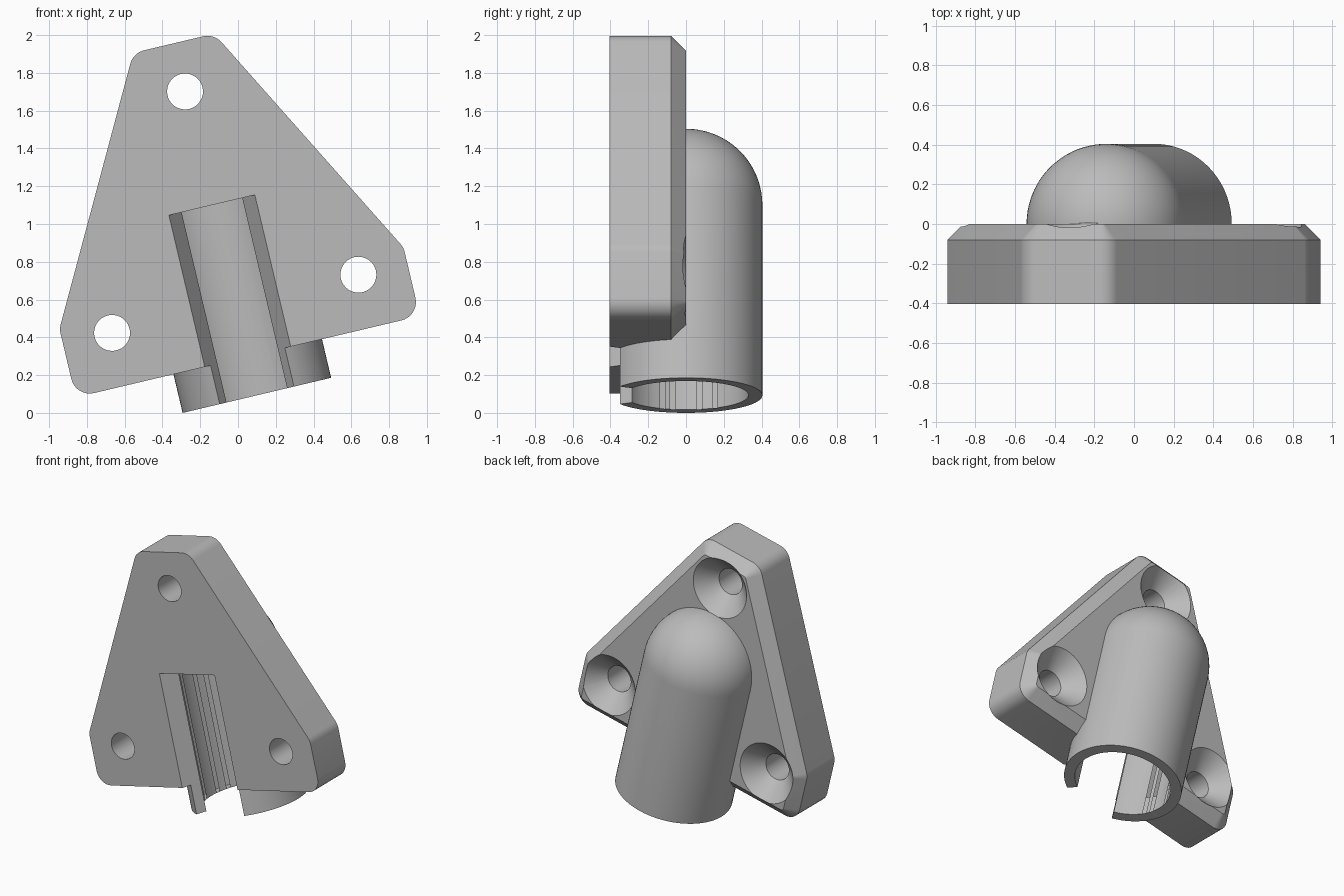
import bpy, bmesh, math
from mathutils import Vector, Matrix

cube = bpy.data.objects.get("Cube")
if cube:
    bpy.data.objects.remove(cube, do_unlink=True)

TILT = math.radians(13.3)
PLATE_DEPTH = 0.405
CHAMFER = 0.08
TUBE_R, BORE_R, TUBE_LEN = 0.404, 0.33, 1.035

grey = bpy.data.materials.new("plain_grey")
grey.use_nodes = True
grey.diffuse_color = (0.5, 0.5, 0.5, 1)
grey.node_tree.nodes["Principled BSDF"].inputs["Base Color"].default_value = (0.5, 0.5, 0.5, 1)


def make_object(name, bm):
    bmesh.ops.recalc_face_normals(bm, faces=bm.faces)
    mesh = bpy.data.meshes.new(name)
    bm.to_mesh(mesh)
    bm.free()
    mesh.materials.append(grey)
    obj = bpy.data.objects.new(name, mesh)
    bpy.context.collection.objects.link(obj)
    return obj


def lathe(name, profile, matrix=Matrix(), steps=72):
    """Revolve (radius, height) points around z."""
    bm = bmesh.new()
    verts = [bm.verts.new((r, 0, h)) for r, h in profile]
    edges = [bm.edges.new(pair) for pair in zip(verts, verts[1:])]
    bmesh.ops.spin(bm, geom=verts + edges, cent=(0, 0, 0), axis=(0, 0, 1),
                   angle=math.tau, steps=steps, use_merge=True)
    bmesh.ops.remove_doubles(bm, verts=bm.verts, dist=0.0001)
    bm.transform(matrix)
    return make_object(name, bm)


def prism(points, offset):
    """Extrude a closed loop; returns the mesh and its far cap."""
    bm = bmesh.new()
    face = bm.faces.new([bm.verts.new(p) for p in points])
    geom = bmesh.ops.extrude_face_region(bm, geom=[face], use_keep_orig=True)["geom"]
    cap = next(g for g in geom if isinstance(g, bmesh.types.BMFace))
    bmesh.ops.translate(bm, verts=cap.verts, vec=offset)
    bmesh.ops.recalc_face_normals(bm, faces=bm.faces)
    return bm, cap


def rounded(corners, radius, segments=8):
    """Round every corner of a convex counter-clockwise outline."""
    out = []
    for i, p in enumerate(corners):
        d1 = (p - corners[i - 1]).normalized()
        d2 = (corners[(i + 1) % len(corners)] - p).normalized()
        turn = math.acos(max(-1, min(1, d1.dot(d2))))
        start = p - d1 * radius * math.tan(turn / 2)
        left = Vector((-d1.y, d1.x))
        for k in range(segments + 1):
            t = turn * k / segments
            out.append(start + d1 * radius * math.sin(t) + left * radius * (1 - math.cos(t)))
    return out


def combine(target, other, operation):
    mod = target.modifiers.new(operation.lower(), 'BOOLEAN')
    mod.operation = operation
    mod.solver = 'EXACT'
    mod.object = other
    other.hide_render = True
    bpy.context.view_layer.objects.active = target
    bpy.ops.object.modifier_apply(modifier=mod.name)
    bpy.data.objects.remove(other, do_unlink=True)


# Mounting plate: truncated triangle, rounded corners, chamfered back rim
right = [Vector(p) for p in ((0.936, 0.21), (0.936, 0.583), (0.22, 1.915))]
outline = right + [Vector((-p.x, p.y)) for p in reversed(right)]
loop = [(p.x, -PLATE_DEPTH, p.y) for p in rounded(outline, 0.1)]
bm, back = prism(loop, (0, PLATE_DEPTH - CHAMFER, 0))
bmesh.ops.inset_region(bm, faces=[back], thickness=CHAMFER, use_even_offset=True)
bmesh.ops.translate(bm, verts=back.verts, vec=(0, CHAMFER, 0))
bracket = make_object("socket_bracket", bm)

# Domed tube
dome = [(TUBE_R * math.cos(a), TUBE_LEN + TUBE_R * math.sin(a))
        for a in (math.pi / 2 * k / 18 for k in range(18))]
tube = lathe("tube", [(0, 0), (TUBE_R, 0)] + dome + [(0, TUBE_LEN + TUBE_R)])
combine(bracket, tube, 'UNION')

# Blind bore
bore = lathe("bore_cutter", [(0, -0.2), (BORE_R, -0.2), (BORE_R, TUBE_LEN), (0, TUBE_LEN)])
combine(bracket, bore, 'DIFFERENCE')

# Radial slot through the front
half = 0.6 * math.tan(math.radians(30))
bm, _ = prism([(0, 0, -0.2), (-half, -0.6, -0.2), (half, -0.6, -0.2)], (0, 0, TUBE_LEN + 0.2))
combine(bracket, make_object("slot_cutter", bm), 'DIFFERENCE')

# Countersunk screw holes
screw = [(0, -0.1), (0.095, -0.1), (0.095, 0.28), (0.225, 0.41), (0, 0.41)]
for x, z in ((-0.67, 0.498), (0.67, 0.498), (0, 1.653)):
    place = Matrix.Translation((x, -PLATE_DEPTH, z)) @ Matrix.Rotation(-math.pi / 2, 4, 'X')
    combine(bracket, lathe("screw_cutter", screw, place, 48), 'DIFFERENCE')

# Lean the finished part and stand it on the ground
bracket.data.transform(Matrix.Rotation(-TILT, 4, 'Y'))
coords = [v.co for v in bracket.data.vertices]
shift = [-(min(c[i] for c in coords) + max(c[i] for c in coords)) / 2 for i in range(2)]
bracket.data.transform(Matrix.Translation((*shift, -min(c.z for c in coords))))

bpy.ops.object.select_all(action='DESELECT')
bracket.select_set(True)
bpy.context.view_layer.objects.active = bracket
bpy.ops.object.shade_smooth_by_angle(angle=math.radians(25))
